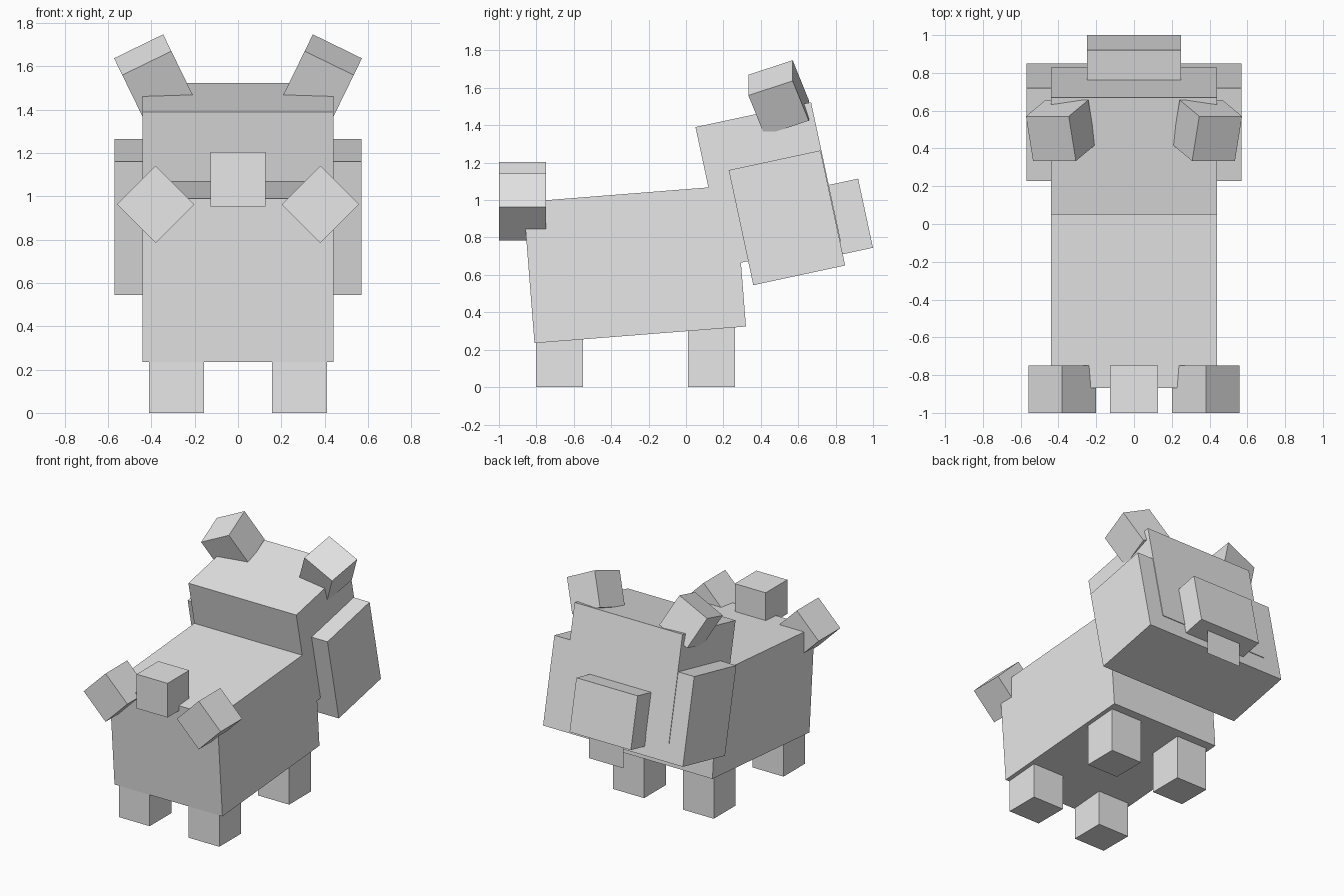
import bpy
from math import radians
from mathutils import Matrix, Vector

if "Cube" in bpy.data.objects:
    bpy.data.objects.remove(bpy.data.objects["Cube"], do_unlink=True)

GREY = (0.8, 0.8, 0.8, 1.0)
grey = bpy.data.materials.new("light_grey")
grey.use_nodes = True
grey.diffuse_color = GREY
for node in grey.node_tree.nodes:
    if node.type == "BSDF_PRINCIPLED":
        node.inputs["Base Color"].default_value = GREY


def box(name, centre, size, pitch=0, roll=0):
    """Box turned by pitch about x, then by roll about y (degrees)."""
    bpy.ops.mesh.primitive_cube_add(size=1)
    ob = bpy.context.object
    ob.name = ob.data.name = name
    turn = Matrix.Rotation(radians(roll), 4, "Y") @ Matrix.Rotation(radians(pitch), 4, "X")
    ob.data.transform(Matrix.Translation(centre) @ turn @ Matrix.Diagonal((*size, 1)))
    ob.data.materials.append(grey)
    return ob


def pitched(name, y, z, width, length, height, pitch):
    """Centred box placed by its lower rear corner in the side profile."""
    turn = Matrix.Rotation(radians(pitch), 3, "X")
    centre = Vector((0, y, z)) + turn @ Vector((0, length / 2, height / 2))
    return box(name, centre, (width, length, height), pitch)


# Body
pitched("body", -0.81, 0.235, 0.88, 1.134, 0.757, 4.5)

# Head, cheeks and snout share one tilt
TILT = 12.1
pitched("head", 0.21, 0.647, 0.88, 0.632, 0.76, TILT)
pitched("cheeks", 0.36, 0.545, 1.14, 0.502, 0.629, TILT)
pitched("snout", 0.804, 0.703, 0.50, 0.20, 0.378, TILT)

# Tongue: a single flat sheet hanging under the snout
bpy.ops.mesh.primitive_plane_add(size=1)
tongue = bpy.context.object
tongue.name = tongue.data.name = "tongue"
tongue.data.transform(Matrix.Translation((0, 0.93, 0.66))
                      @ Matrix.Rotation(radians(-90), 4, "X")
                      @ Matrix.Diagonal((0.28, 0.21, 1, 1)))
tongue.data.materials.append(grey)

# Paired parts: legs, ears and outer tail tufts
CUBE = (0.252, 0.252, 0.252)
for side, s in (("left", 1), ("right", -1)):
    box(f"{side}_front_leg", (s * 0.284, -0.677, 0.18), (0.252, 0.252, 0.36))
    box(f"{side}_back_leg", (s * 0.284, 0.136, 0.18), (0.252, 0.252, 0.36))
    box(f"{side}_ear", (s * 0.388, 0.495, 1.547), CUBE, 20, s * 26)
    box(f"{side}_tail_tuft", (s * 0.38, -0.874, 0.963), CUBE, 0, 45)

# Middle tail tuft
box("middle_tail_tuft", (0, -0.874, 1.078), CUBE)
